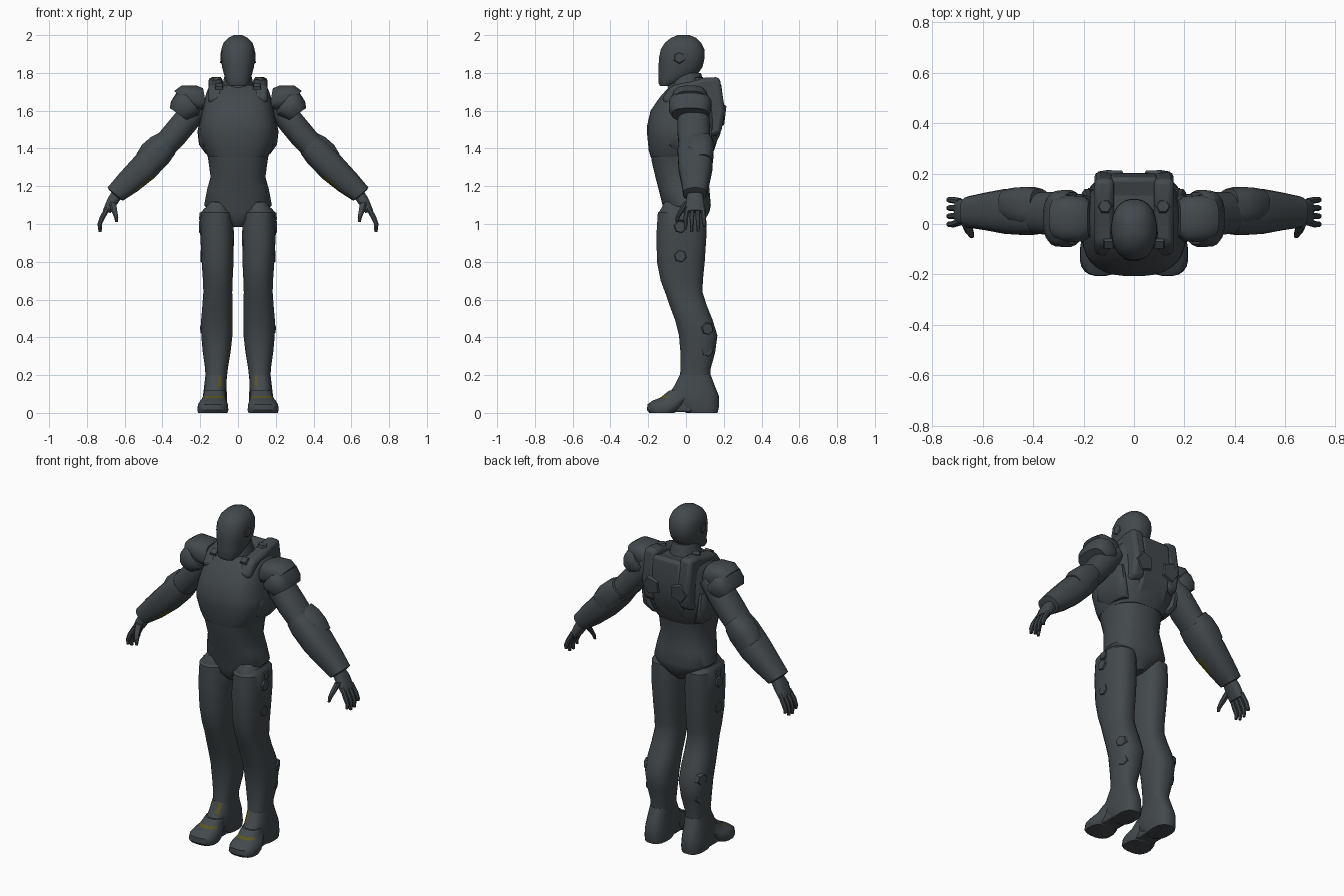
import bpy, bmesh, math
from mathutils import Vector, Matrix

slate = bpy.data.materials.new("dark slate")
slate.diffuse_color = (0.056, 0.066, 0.073, 1)
olive = bpy.data.materials.new("olive gold")
olive.diffuse_color = (0.1, 0.09, 0.015, 1)


def finish(name, bm, mirror=False, bevel=0, angle=38, accent=None):
    """accent(centre, normal) picks the faces that take the second colour."""
    bmesh.ops.recalc_face_normals(bm, faces=bm.faces)
    if accent:
        for f in bm.faces:
            if accent(f.calc_center_median(), f.normal):
                f.material_index = 1
    me = bpy.data.meshes.new(name)
    me.materials.append(slate)
    if accent:
        me.materials.append(olive)
    bm.to_mesh(me)
    bm.free()
    ob = bpy.data.objects.new(name, me)
    bpy.context.collection.objects.link(ob)
    if bevel:
        b = ob.modifiers.new("Bevel", 'BEVEL')
        b.width, b.segments = bevel, 2
    if mirror:
        ob.modifiers.new("Mirror", 'MIRROR')
    bpy.ops.object.select_all(action='DESELECT')
    ob.select_set(True)
    bpy.context.view_layer.objects.active = ob
    bpy.ops.object.shade_smooth_by_angle(angle=math.radians(angle))
    return ob


def loft(name, secs, n=24, p=2.3, mirror=False, accent=None):
    """secs: (cx, y_front, y_back, z, half width, tilt about y in degrees)."""
    bm = bmesh.new()
    rings = []
    for s in secs:
        cx, y0, y1, z, r = s[:5]
        t = math.radians(s[5]) if len(s) > 5 else 0
        ring = []
        for i in range(n):
            a = 2 * math.pi * (i + 0.5) / n
            c, d = math.cos(a), math.sin(a)
            u = math.copysign(abs(c) ** (2 / p), c) * r
            v = math.copysign(abs(d) ** (2 / p), d) * (y1 - y0) / 2
            ring.append(bm.verts.new((cx + u * math.cos(t), (y0 + y1) / 2 + v,
                                      z + u * math.sin(t))))
        rings.append(ring)
    for a, b in zip(rings, rings[1:]):
        for i in range(n):
            j = (i + 1) % n
            bm.faces.new((a[i], a[j], b[j], b[i]))
    bm.faces.new(rings[0])
    bm.faces.new(rings[-1])
    return finish(name, bm, mirror, accent=accent)


def prism(name, profile, x0, x1, mirror=False, bevel=0.02):
    """Side profile of (y, z) points extruded along x."""
    bm = bmesh.new()
    f = bm.faces.new([bm.verts.new((x0, y, z)) for y, z in profile])
    new = bmesh.ops.extrude_face_region(bm, geom=[f])["geom"]
    bmesh.ops.translate(bm, vec=(x1 - x0, 0, 0),
                        verts=[v for v in new if isinstance(v, bmesh.types.BMVert)])
    return finish(name, bm, mirror, bevel)


def pad(name, loc, normal, r, depth=0.02, sides=6, taper=0.75, turn=0):
    """Raised polygon plate lying on the surface."""
    bm = bmesh.new()
    q = Vector(normal).to_track_quat('Z', 'Y').to_matrix().to_4x4()
    m = Matrix.Translation(loc) @ q @ Matrix.Rotation(math.radians(turn), 4, 'Z')
    bmesh.ops.create_cone(bm, cap_ends=True, segments=sides, radius1=r,
                          radius2=r * taper, depth=depth, matrix=m)
    return finish(name, bm, True, 0, 25)


# Head and neck
loft("helmet", [
    (0, -.138, -.085, 1.73, .045), (0, -.147, -.03, 1.75, .062),
    (0, -.146, .06, 1.79, .074), (0, -.146, .088, 1.83, .085),
    (0, -.144, .1, 1.88, .091), (0, -.134, .098, 1.925, .089),
    (0, -.112, .08, 1.96, .077), (0, -.08, .055, 1.985, .053),
    (0, -.045, .02, 2.0, .022)])
pad("ear_disc", (.086, -.035, 1.88), (1, 0, .05), .036, .014, 6)
loft("neck", [(0, -.1, .11, 1.66, .1), (0, -.09, .1, 1.73, .085),
              (0, -.08, .08, 1.8, .068)], p=2)

# Torso
loft("chest", [
    (0, -.188, .13, 1.355, .16), (0, -.198, .15, 1.39, .178),
    (0, -.206, .175, 1.47, .208), (0, -.207, .185, 1.52, .206),
    (0, -.188, .19, 1.60, .19), (0, -.14, .185, 1.67, .176),
    (0, -.10, .18, 1.715, .16), (0, -.075, .17, 1.735, .13)], 32, 2.7)
loft("abdomen", [
    (0, -.194, .14, 1.41, .17), (0, -.182, .125, 1.33, .157),
    (0, -.163, .118, 1.25, .146), (0, -.145, .125, 1.18, .165),
    (0, -.125, .132, 1.10, .18), (0, -.118, .125, 1.065, .155),
    (0, -.11, .10, 1.02, .085), (0, -.08, .07, .985, .03)], 28, 2.4)
prism("shoulder_yoke", [(-.13, 1.66), (-.075, 1.735), (.03, 1.755), (.1, 1.775),
                        (.178, 1.778), (.207, 1.6), (.185, 1.48), (.1, 1.45)],
      .08, .157, True)
prism("back_panel", [(.06, 1.72), (.185, 1.755), (.203, 1.6), (.18, 1.47),
                     (.13, 1.37), (.05, 1.4)], -.1, .1)
pad("back_vent", (.09, .2, 1.575), (0, 1, -.12), .062, .016, 5, .85, 90)
pad("collar_knob_front", (.1, -.08, 1.73), (0, -.5, .8), .03, .014, 4, .8, 45)
pad("collar_knob_back", (.115, .07, 1.77), (.1, 0, 1), .03, .014, 6, .8)
loft("side_rib", [(.14, -.05, .11, 1.37, .03), (.175, -.09, .14, 1.42, .032),
                  (.186, -.09, .14, 1.49, .029), (.18, -.05, .12, 1.56, .02)],
     16, 3, True)

# Arms
loft("shoulder_pad_upper", [
    (.175, -.05, .09, 1.665, .055, 80), (.2, -.07, .11, 1.665, .07, 75),
    (.26, -.072, .115, 1.668, .076, 60), (.295, -.06, .105, 1.655, .066, 50)],
     20, 2.7, True)
loft("shoulder_pad_lower", [
    (.245, -.08, .125, 1.65, .072, 50), (.265, -.092, .136, 1.635, .086, 45),
    (.297, -.09, .132, 1.605, .074, 38), (.312, -.075, .118, 1.58, .06, 35)],
     20, 2.7, True)
loft("upper_arm", [
    (.19, -.035, .115, 1.645, .06, 50), (.26, -.045, .125, 1.565, .07, 45),
    (.33, -.045, .128, 1.48, .07, 43), (.41, -.035, .125, 1.39, .066, 43)],
     20, 2.3, True)
loft("forearm", [
    (.38, -.04, .132, 1.42, .068, 45), (.42, -.045, .142, 1.378, .077, 45),
    (.5, -.04, .14, 1.295, .077, 45), (.58, -.025, .125, 1.22, .068, 43),
    (.65, -.015, .11, 1.158, .054, 40), (.652, 0, .095, 1.153, .035, 40)],
     20, 2.6, True,
     accent=lambda c, n: .44 < c.x < .56 and c.z < 1.25 and n.z < -.3 and -.7 < n.y < -.2)
loft("elbow_guard", [(.375, .0, .14, 1.445, .055, 45), (.41, -.01, .148, 1.41, .073, 45),
                     (.455, -.0, .146, 1.365, .077, 45), (.49, .02, .14, 1.32, .07, 45)],
     16, 2.7, True)

# Hands
loft("palm", [(.635, .01, .085, 1.165, .032, 40), (.665, -.002, .097, 1.12, .03, 28),
              (.695, -.004, .1, 1.065, .022, 22)], 12, 2.8, True)
for i in range(4):
    y = .008 + i * .027
    tip = (.975, .957, .96, .985)[i]
    s = -.008 + i * .005
    loft("finger", [(.69, y - .014, y + .014, 1.085, .015, 30),
                    (.718, y + s - .014, y + s + .012, 1.035, .015, 20),
                    (.732, y + s - .012, y + s + .011, 1.0, .013, 8),
                    (.73, y + s * 1.5 - .009, y + s * 1.5 + .008, tip, .009)], 8, 2, True)
loft("thumb", [(.665, -.015, .03, 1.115, .022, 15), (.655, -.042, -.008, 1.07, .017),
               (.645, -.056, -.032, 1.035, .012), (.642, -.056, -.042, 1.01, .008)],
     8, 2, True)

# Legs
loft("leg", [
    (.112, -.12, .08, 1.085, .065), (.112, -.15, .107, 1.06, .085),
    (.111, -.157, .11, .95, .09), (.108, -.155, .1, .8, .085),
    (.107, -.135, .09, .7, .079), (.107, -.112, .088, .64, .077),
    (.109, -.088, .11, .57, .08), (.112, -.058, .142, .49, .084),
    (.112, -.038, .167, .41, .083), (.113, -.03, .155, .32, .074),
    (.114, -.029, .13, .23, .06), (.117, -.04, .13, .16, .056)], 24, 2.4, True)
loft("hip_cap", [(.115, -.145, .07, 1.0, .078), (.112, -.14, .06, 1.07, .07),
                 (.108, -.115, .03, 1.115, .045), (.105, -.09, 0, 1.125, .02)],
     16, 2.3, True)
for name, y, z, x in (("thigh_pad", -.03, .985, .198), ("thigh_pad", -.03, .83, .19),
                      ("calf_pad", .112, .445, .183), ("calf_pad", .11, .33, .17)):
    pad(name, (x, y, z), (1, .35 if y > 0 else 0, 0), .04, .018, 6, .75, 15)
pad("hip_pad", (.196, -.02, 1.04), (1, 0, .1), .036, .018, 4, .8, 45)

# Feet
loft("boot_heel", [
    (.122, .0, .168, 0, .06), (.122, -.05, .175, .03, .066),
    (.122, -.1, .175, .09, .064), (.12, -.065, .155, .14, .06),
    (.117, -.034, .132, .2, .056)], 20, 2.6, True,
     accent=lambda c, n: .15 < c.z < .2 and n.y < -.7 and c.x < .11)
loft("boot_toe", [
    (.133, -.195, -.06, 0, .078), (.133, -.207, -.04, .015, .083),
    (.133, -.205, -.01, .045, .08), (.13, -.18, 0, .064, .071),
    (.127, -.142, .03, .078, .063), (.125, -.125, .03, .09, .06),
    (.122, -.09, .05, .118, .055)], 20, 2.6, True,
     accent=lambda c, n: .076 < c.z < .088 and n.y < -.3)
prism("boot_sole", [(-.12, .005), (.03, .005), (.03, .06), (-.12, .06)],
      .07, .182, True, .008)
